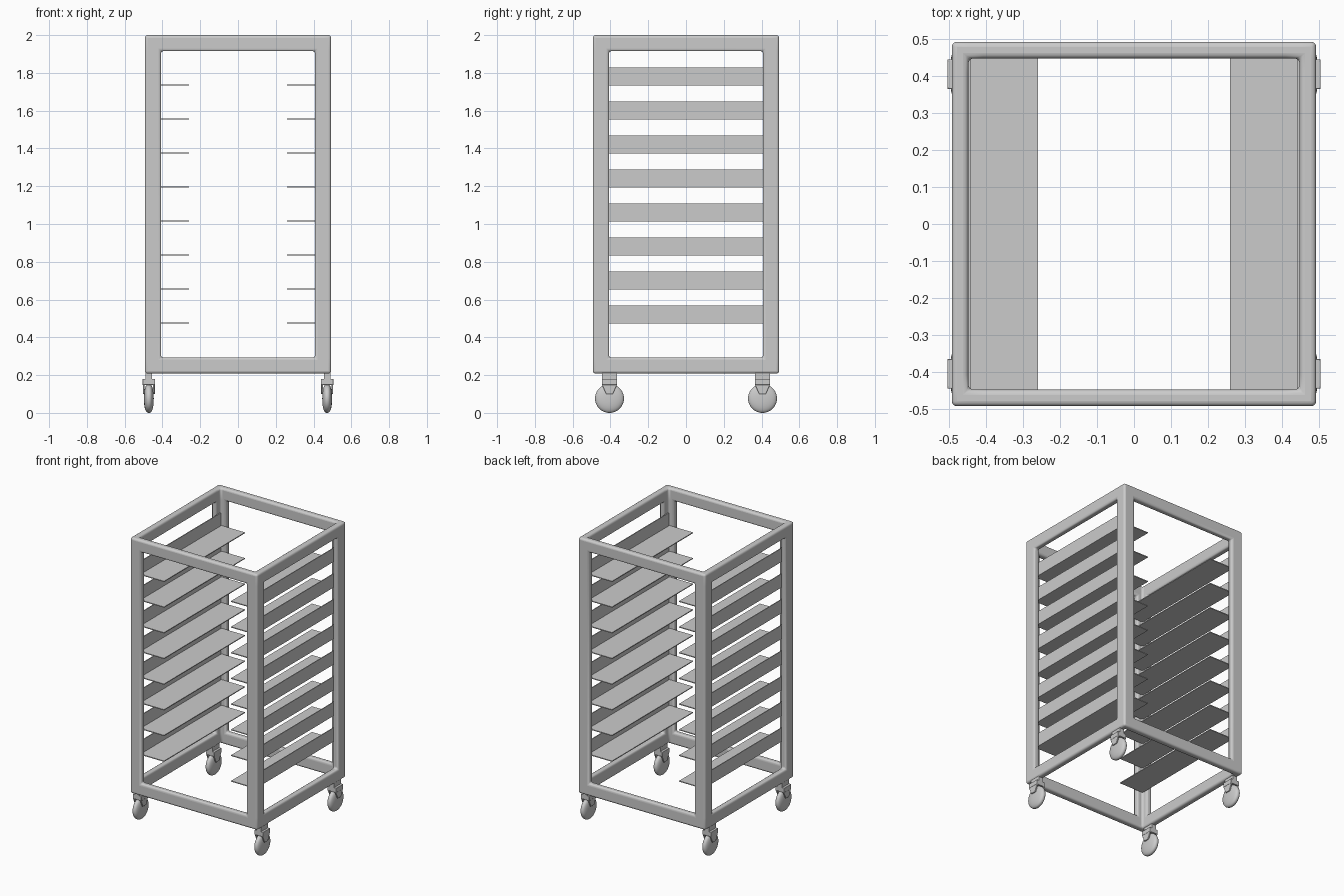
import bpy, bmesh, math

if "Cube" in bpy.data.objects:
    bpy.data.objects.remove(bpy.data.objects["Cube"])

O, I, W = 0.493, 0.448, 0.408      # frame: outer, inner wall, window half sizes


def make(name, verts, faces, bevel=0, segs=2, smooth=True):
    me = bpy.data.meshes.new(name)
    me.from_pydata(verts, [], faces)
    bm = bmesh.new()
    bm.from_mesh(me)
    bmesh.ops.remove_doubles(bm, verts=bm.verts, dist=1e-5)
    bmesh.ops.recalc_face_normals(bm, faces=bm.faces)
    bm.to_mesh(me)
    bm.free()
    ob = bpy.data.objects.new(name, me)
    bpy.context.collection.objects.link(ob)
    if bevel:
        m = ob.modifiers.new("bevel", 'BEVEL')
        m.width, m.segments, m.limit_method = bevel, segs, 'ANGLE'
        m.angle_limit = math.radians(40)
    if smooth:
        bpy.ops.object.select_all(action='DESELECT')
        ob.select_set(True)
        bpy.context.view_layer.objects.active = ob
        bpy.ops.object.shade_smooth_by_angle(angle=math.radians(40))
    return ob


def prism_x(name, profile, x0, x1, bevel=0):
    """Extrude a (y, z) profile along x."""
    n = len(profile)
    verts = [(x, y, z) for x in (x0, x1) for y, z in profile]
    faces = [tuple(range(n)), tuple(range(n, 2 * n))]
    faces += [(k, (k + 1) % n, (k + 1) % n + n, k + n) for k in range(n)]
    return make(name, verts, faces, bevel)


# Frame: hollow box, open top and bottom, one window in each wall
def solid(a, b, c):
    if not (0 <= a < 5 and 0 <= b < 5 and 0 <= c < 3):
        return False
    wall = a in (0, 4) or b in (0, 4)
    return wall and not (c == 1 and (a == 2 or b == 2))


axes = ([-O, -I, -W, W, I, O],) * 2 + ([0.208, 0.293, 1.915, 2.0],)
verts, faces = [], []
for a in range(5):
    for b in range(5):
        for c in range(3):
            if not solid(a, b, c):
                continue
            for ax in range(3):
                for side in (0, 1):
                    nb = [a, b, c]
                    nb[ax] += 1 if side else -1
                    if solid(*nb):
                        continue
                    u, v = [k for k in range(3) if k != ax]
                    for du, dv in ((0, 0), (1, 0), (1, 1), (0, 1)):
                        idx = [a, b, c]
                        idx[ax] += side
                        idx[u] += du
                        idx[v] += dv
                        verts.append(tuple(axes[k][idx[k]] for k in range(3)))
                    q = len(verts)
                    faces.append((q - 4, q - 3, q - 2, q - 1))
make("frame", verts, faces, 0.014, 4)

# Tray runners: thin L-shaped angles on both sides
T = 0.006
for k in range(8):
    z = 0.472 + 0.18 * k
    prof = [(0.26, z), (I, z), (I, z + 0.096), (I - T, z + 0.096), (I - T, z + T), (0.26, z + T)]
    for s, label in ((-1, "left"), (1, "right")):
        vs = [(s * x, y, zz) for y in (-I, I) for x, zz in prof]
        fs = [tuple(range(6)), tuple(range(6, 12))]
        fs += [(j, (j + 1) % 6, (j + 1) % 6 + 6, j + 6) for j in range(6)]
        make(f"{label}_runner_{k + 1}", vs, fs, smooth=False)


# Casters: stem, fork with two tapered arms, rounded wheel
def wheel(name, cx, cy, cz, hw, r, n=40, m=20):
    vs, fs = [], []
    for i in range(m + 1):
        t = math.pi * i / m
        c, s = math.cos(t), math.sin(t)
        x = math.copysign(abs(c) ** 0.8, c) * hw
        rad = r * max(s, 0) ** 0.85
        for j in range(n):
            p = 2 * math.pi * j / n
            vs.append((cx + x, cy + rad * math.cos(p), cz + rad * math.sin(p)))
    for i in range(1, m - 1):
        for j in range(n):
            k = (j + 1) % n
            fs.append((i * n + j, i * n + k, (i + 1) * n + k, (i + 1) * n + j))
    fs += [(0, n + j, n + (j + 1) % n) for j in range(n)]
    e = (m - 1) * n
    fs += [(m * n, e + j, e + (j + 1) % n) for j in range(n)]
    make(name, vs, fs)


for sx in (-1, 1):
    for sy in (-1, 1):
        cx, cy = sx * 0.472, sy * 0.405
        tag = f"{'front' if sy < 0 else 'back'}_{'left' if sx < 0 else 'right'}"
        h = 0.04
        prism_x(tag + "_caster_stem", [(cy - h, 0.17), (cy + h, 0.17), (cy + h, 0.212), (cy - h, 0.212)],
                cx - 0.017, cx + 0.017)
        prism_x(tag + "_fork_top", [(cy - h, 0.148), (cy + h, 0.148), (cy + h, 0.18), (cy - h, 0.18)],
                cx - 0.033, cx + 0.033, 0.002)
        arm = [(cy - h, 0.15), (cy - 0.018, 0.1), (cy + 0.018, 0.1), (cy + h, 0.15)]
        for d in (-1, 1):
            prism_x(tag + "_fork_arm", arm, cx + d * 0.022, cx + d * 0.032, 0.002)
        wheel(tag + "_wheel", cx, cy, 0.0765, 0.026, 0.0765)
